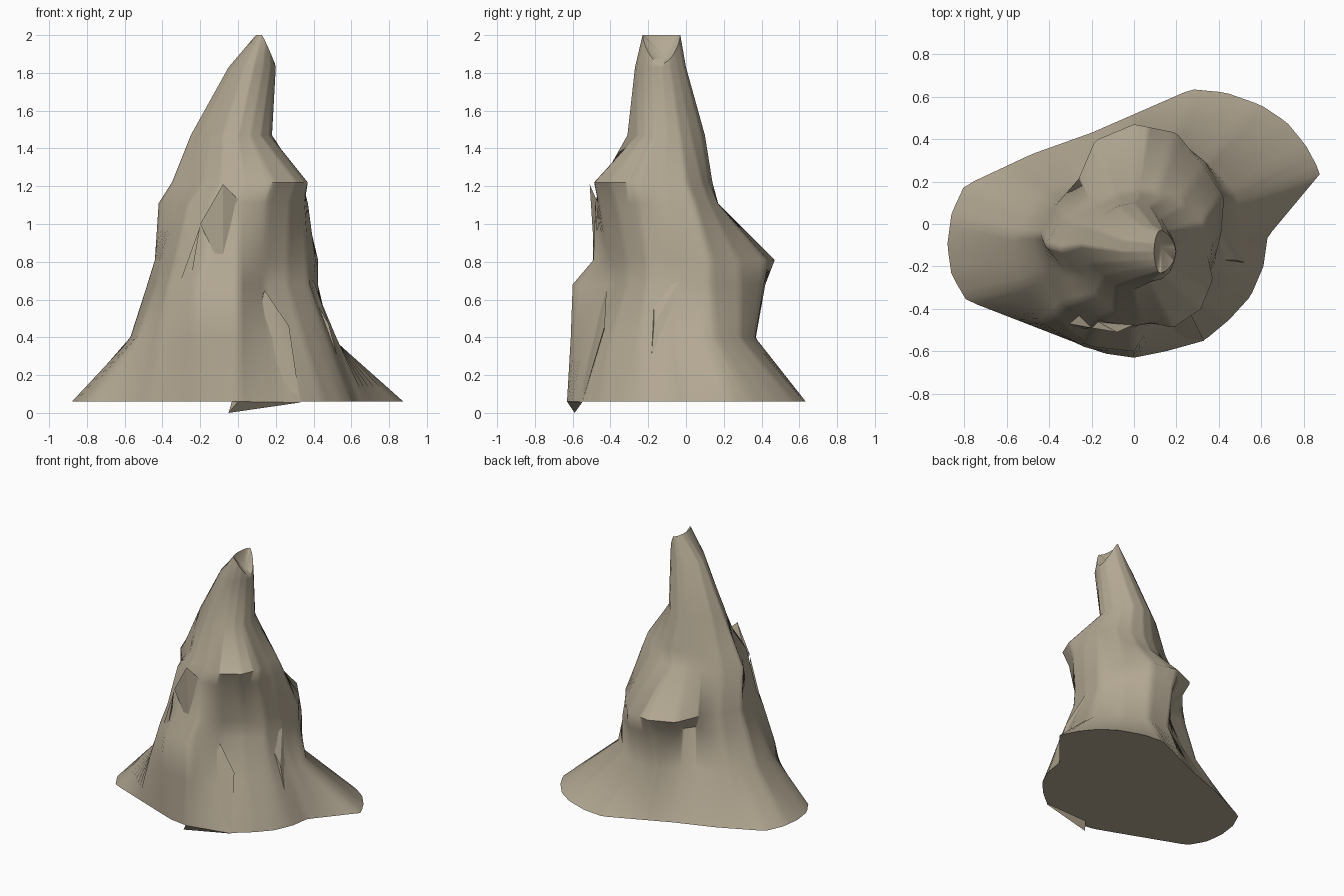
import bpy, bmesh, math
from mathutils import Vector

if "Cube" in bpy.data.objects:
    bpy.data.objects.remove(bpy.data.objects["Cube"])

N = 120  # columns around the rock


def resample(pts, cx, cy):
    """Cast N rays from the centre onto a closed outline."""
    out = []
    for k in range(N):
        t = 2 * math.pi * k / N
        d = Vector((math.cos(t), math.sin(t)))
        best = 0
        for i, p in enumerate(pts):
            a = Vector((p[0] - cx, p[1] - cy))
            q = pts[(i + 1) % len(pts)]
            e = Vector((q[0] - cx, q[1] - cy)) - a
            den = d.x * e.y - d.y * e.x
            if abs(den) < 1e-9:
                continue
            r = (a.x * e.y - a.y * e.x) / den
            s = (a.x * d.y - a.y * d.x) / den
            if -1e-6 <= s <= 1 + 1e-6 and r > best:
                best = r
        out.append((cx + best * d.x, cy + best * d.y))
    return out


def polar(cx, cy, radii):
    """Outline from radii at equal angles, counter-clockwise from +x."""
    n = len(radii)
    return [(cx + r * math.cos(2 * math.pi * i / n), cy + r * math.sin(2 * math.pi * i / n))
            for i, r in enumerate(radii)]


def finish(bm, name, angle):
    bmesh.ops.recalc_face_normals(bm, faces=bm.faces)
    me = bpy.data.meshes.new(name)
    bm.to_mesh(me)
    bm.free()
    ob = bpy.data.objects.new(name, me)
    bpy.context.collection.objects.link(ob)
    mat = bpy.data.materials.get("stone") or bpy.data.materials.new("stone")
    mat.diffuse_color = (0.45, 0.39, 0.29, 1)
    mat.use_nodes = True
    mat.node_tree.nodes["Principled BSDF"].inputs["Base Color"].default_value = mat.diffuse_color
    me.materials.append(mat)
    bpy.ops.object.select_all(action='DESELECT')
    ob.select_set(True)
    bpy.context.view_layer.objects.active = ob
    bpy.ops.object.shade_smooth_by_angle(angle=math.radians(angle))


def shard(name, pts):
    """Convex stone fold from a few corners."""
    bm = bmesh.new()
    for p in pts:
        bm.verts.new(p)
    bmesh.ops.convex_hull(bm, input=bm.verts)
    finish(bm, name, 20)


# Flared footprint
base = [(.27, .635), (.43, .62), (.60, .56), (.72, .48), (.81, .37), (.88, .24), (.63, -.06),
        (.61, -.20), (.55, -.34), (.45, -.45), (.33, -.55), (.15, -.60), (0, -.63), (-.14, -.61),
        (-.30, -.55), (-.79, -.36), (-.86, -.24), (-.88, -.10), (-.86, .05), (-.80, .18),
        (-.48, .33), (-.20, .43)]
rings = [[(x, y, .06) for x, y in resample(base, 0, 0)]]


def level(z, cx, cy, *radii):
    rings.append([(x, y, z) for x, y in resample(polar(cx, cy, radii), cx, cy)])


# Skirt top, front slab with rear hollow, rear bulge, overhanging shoulders, neck
level(.40, 0, -.05, .52, .52, .48, .45, .42, .35, .37, .49, .57, .58, .60, .58, .56, .47, .49, .51)
level(.68, 0, -.05, .40, .46, .48, .50, .47, .30, .26, .41, .48, .47, .52, .57, .55, .36, .37, .41)
level(.81, 0, -.05, .41, .46, .46, .52, .52, .48, .37, .39, .44, .44, .47, .47, .44, .38, .37, .40)
level(1.11, 0, -.10, .37, .38, .32, .29, .27, .27, .29, .36, .42, .34, .37, .39, .38, .39, .39, .38)
level(1.22, .03, -.12, .31, .32, .29, .26, .26, .26, .28, .34, .38, .30, .30, .32, .33, .40, .40, .37)
level(1.47, 0, -.10, .18, .18, .18, .20, .20, .20, .20, .23, .25, .22, .20, .21, .21, .17, .17, .18)
level(1.83, .08, -.13, .12, .12, .12, .13, .13, .13, .13, .14, .13, .12, .12, .13, .14, .14, .13, .12)

# Blade-like summit, notched down on its right side
summit = []
for k in range(N):
    c, s = math.cos(2 * math.pi * k / N), math.sin(2 * math.pi * k / N)
    drop = max(0, c) ** 1.5
    summit.append((.125 + .03 * c + .04 * drop, -.13 + .10 * s, 2.0 - .15 * drop))
rings.append(summit)

# Main rock skin
bm = bmesh.new()
loops = [[bm.verts.new(p) for p in r] for r in rings]
tip = bm.verts.new((.13, -.11, 1.88))
for lo, hi in zip(loops, loops[1:]):
    for k in range(N):
        j = (k + 1) % N
        bm.faces.new((lo[k], lo[j], hi[j], hi[k]))
for k in range(N):
    bm.faces.new((loops[-1][k], loops[-1][(k + 1) % N], tip))
bm.faces.new(loops[0])
finish(bm, "rock_spire", 60)

# Overlapping folds and ledges
shard("front_fold", [(-.05, -.59, 0), (0, -.63, .06), (.33, -.55, .055), (.14, -.42, .65),
                     (.27, -.43, .46), (.05, -.45, .3)])
shard("front_shoulder_fin", [(-.08, -.51, 1.21), (-.20, -.49, 1.0), (.01, -.47, 1.12),
                             (-.08, -.48, .75), (-.08, -.42, .8), (-.17, -.46, 1.05)])
shard("left_front_ridge", [(-.20, -.49, .99), (-.47, -.44, .24), (-.43, -.46, .10),
                           (-.30, -.50, .4), (-.36, -.33, .5)])
shard("right_notch_fold", [(.38, 0, .76), (.36, -.17, .68), (.48, -.17, .47), (.46, -.03, .50),
                           (.55, -.19, .20), (.40, -.10, .3)])
